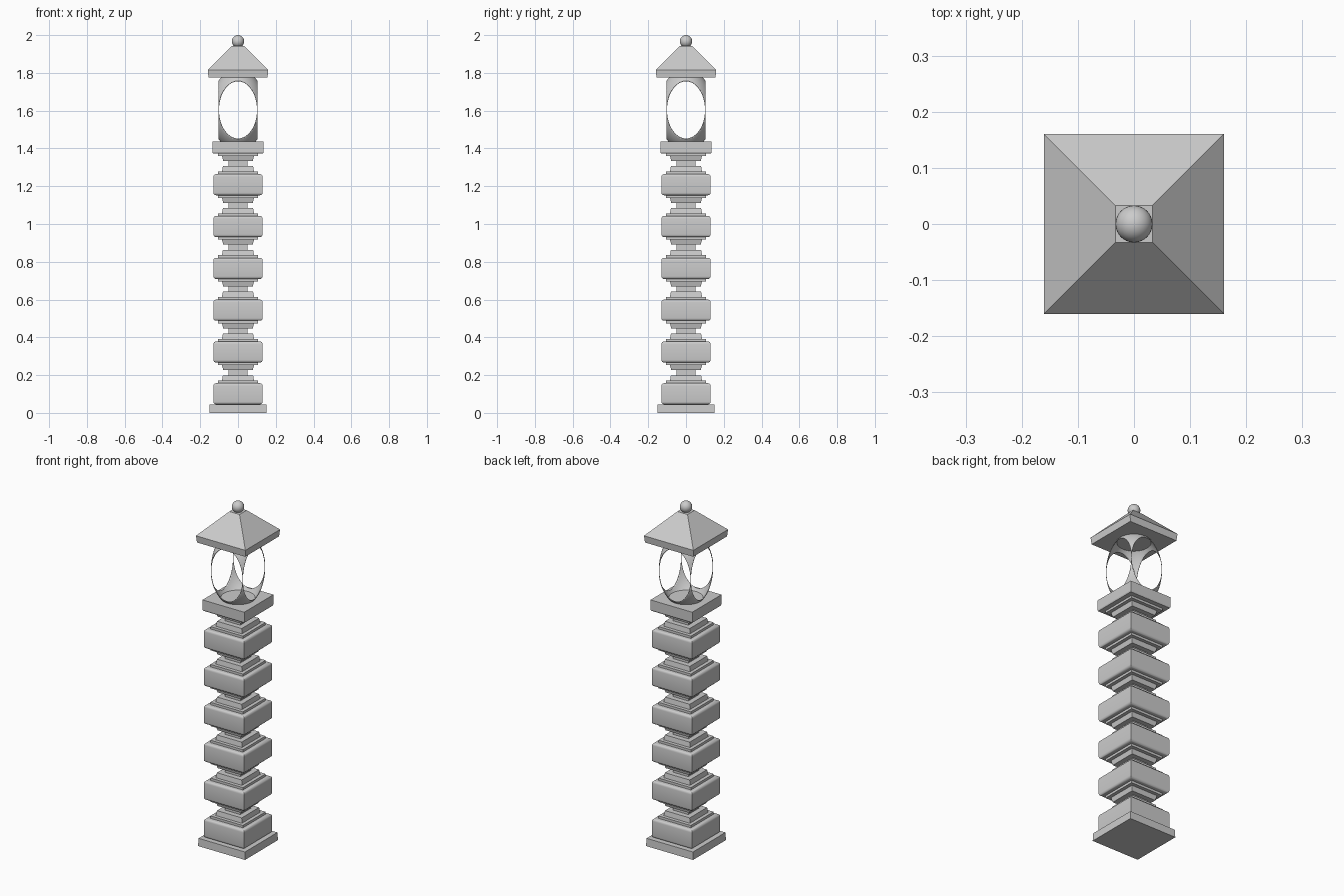
import bpy, bmesh, math
from mathutils import Vector

if "Cube" in bpy.data.objects:
    bpy.data.objects.remove(bpy.data.objects["Cube"])


def finish(name, bm, smooth=None):
    me = bpy.data.meshes.new(name)
    bm.to_mesh(me)
    bm.free()
    ob = bpy.data.objects.new(name, me)
    bpy.context.collection.objects.link(ob)
    if smooth:
        bpy.ops.object.select_all(action='DESELECT')
        bpy.context.view_layer.objects.active = ob
        ob.select_set(True)
        bpy.ops.object.shade_smooth_by_angle(angle=math.radians(smooth))
    return ob


def square_loft(name, profile, smooth=None):
    """Stack square rings given as (half width, z) and cap both ends."""
    bm = bmesh.new()
    rings = [[bm.verts.new((sx * h, sy * h, z))
              for sx, sy in ((-1, -1), (1, -1), (1, 1), (-1, 1))] for h, z in profile]
    for a, b in zip(rings, rings[1:]):
        for i in range(4):
            j = (i + 1) % 4
            bm.faces.new((a[i], a[j], b[j], b[i]))
    bm.faces.new(rings[0][::-1])
    bm.faces.new(rings[-1])
    return finish(name, bm, smooth)


def block_profile(z0, z1, half=0.13, r=0.014, seg=4):
    """Straight block with rounded top and bottom edges."""
    arc = [(math.sin(t), math.cos(t)) for t in
           (i * math.pi / 2 / seg for i in range(seg + 1))]
    low = [(half - r + r * s, z0 + r - r * c) for s, c in arc]
    high = [(half - r + r * s, z1 - r + r * c) for s, c in reversed(arc)]
    return low + high


# Foot plate
square_loft("base_plate", [(0.152, 0), (0.15, 0.045)])

# Six rounded blocks, each followed by stepped mouldings and a neck
PITCH = 0.2214
for k in range(6):
    z = 0.045 + k * PITCH
    n = k + 1
    square_loft(f"block_{n}", block_profile(z, z + 0.112), 40)
    square_loft(f"lower_moulding_{n}", [(0.105, z + 0.112), (0.105, z + 0.126),
                                        (0.085, z + 0.126), (0.08, z + 0.154)])
    square_loft(f"neck_{n}", [(0.05, z + 0.154), (0.05, z + 0.181)])
    square_loft(f"upper_moulding_{n}", [(0.078, z + 0.181), (0.085, z + 0.208),
                                        (0.105, z + 0.208), (0.105, z + PITCH)])

# Cap slab under the lantern
square_loft("cap_slab", [(0.132, 1.373), (0.135, 1.38), (0.135, 1.437)])

# Lantern: ellipsoid shell sliced by a box, leaving four oval windows
bm = bmesh.new()
bmesh.ops.create_uvsphere(bm, u_segments=96, v_segments=64, radius=1)
mid = Vector((0, 0, 1.604))
for v in bm.verts:
    v.co = Vector((v.co.x * 0.1462, v.co.y * 0.1462, v.co.z * 0.2175)) + mid
for axis, d in (((1, 0, 0), 0.104), ((0, 1, 0), 0.104), ((0, 0, 1), 0.171)):
    for s in (1, -1):
        no = Vector(axis) * s
        bmesh.ops.bisect_plane(bm, geom=bm.verts[:] + bm.edges[:] + bm.faces[:],
                               plane_co=mid + no * d, plane_no=no, clear_outer=True)
lantern = finish("lantern_shell", bm, 30)
shell = lantern.modifiers.new("thickness", 'SOLIDIFY')
shell.thickness = 0.003
shell.offset = -1

# Hipped roof with a short fascia
square_loft("roof", [(0.156, 1.775), (0.16, 1.815), (0.033, 1.942)])

# Ball finial
bm = bmesh.new()
bmesh.ops.create_uvsphere(bm, u_segments=32, v_segments=16, radius=0.033)
bmesh.ops.translate(bm, verts=bm.verts[:], vec=(0, 0, 1.967))
finish("ball_finial", bm, 40)
